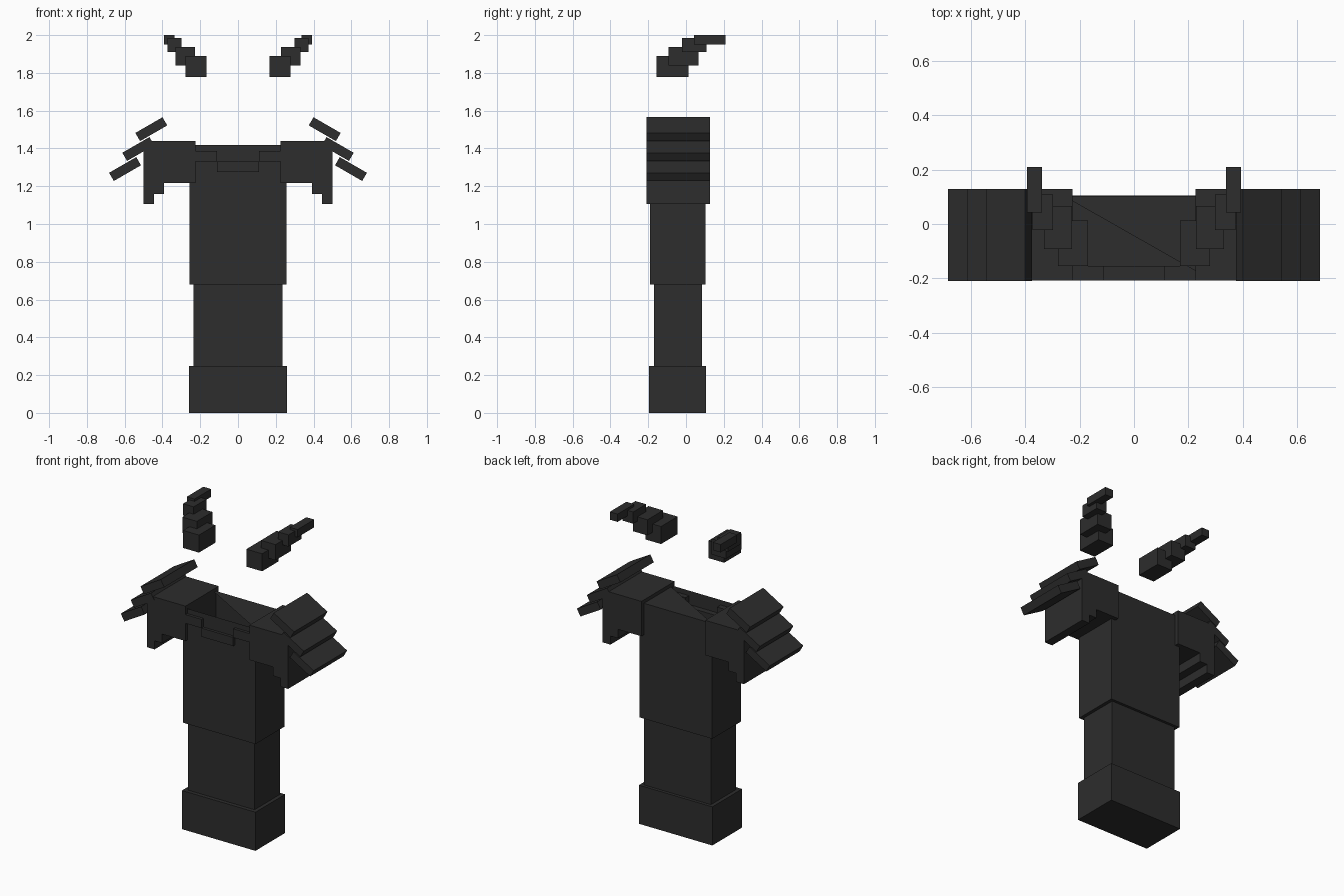
import bpy, bmesh, math

if "Cube" in bpy.data.objects:
    bpy.data.objects.remove(bpy.data.objects["Cube"])

mat = bpy.data.materials.new("charcoal")
mat.diffuse_color = (0.026, 0.026, 0.026, 1)
mat.use_nodes = True
mat.node_tree.nodes["Principled BSDF"].inputs["Base Color"].default_value = mat.diffuse_color


def box(name, lo, hi):
    """Axis-aligned box between two corners."""
    bm = bmesh.new()
    bmesh.ops.create_cube(bm, size=1)
    for v in bm.verts:
        v.co = [(a + b) / 2 + c * (b - a) for a, b, c in zip(lo, hi, v.co)]
    mesh = bpy.data.meshes.new(name)
    bm.to_mesh(mesh)
    bm.free()
    mesh.materials.append(mat)
    ob = bpy.data.objects.new(name, mesh)
    bpy.context.collection.objects.link(ob)
    return ob


def pair(name, x0, x1, y0, y1, z0, z1):
    """Box and its mirror image across x = 0."""
    box(name + "_right", (x0, y0, z0), (x1, y1, z1))
    box(name + "_left", (-x1, y0, z0), (-x0, y1, z1))


# Boots and leggings
box("boots", (-0.26, -0.195, 0), (0.26, 0.105, 0.247))
box("leggings", (-0.236, -0.17, 0.247), (0.236, 0.085, 0.68))

# Hollow torso, its top half open along the diagonal
torso = box("torso", (-0.257, -0.19, 0.68), (0.257, 0.102, 1.418))
bm = bmesh.new()
bm.from_mesh(torso.data)
top = max(bm.faces, key=lambda f: f.calc_center_median().z)
corners = [v for v in top.verts if v.co.x > 0 or v.co.y > 0]
bm.faces.remove(top)
cap = bm.faces.new(corners)
cap.normal_update()
if cap.normal.z < 0:
    cap.normal_flip()
bm.to_mesh(torso.data)
bm.free()

# Stepped neckline trim
pair("collar_side", 0.112, 0.226, -0.208, -0.155, 1.33, 1.386)
box("collar_middle", (-0.112, -0.208, 1.275), (0.112, -0.155, 1.33))

# Shoulder guards with stepped outer edge
pair("shoulder", 0.226, 0.50, -0.208, 0.128, 1.217, 1.44)
pair("shoulder_step", 0.392, 0.50, -0.208, 0.128, 1.16, 1.217)
pair("shoulder_tip", 0.445, 0.50, -0.208, 0.128, 1.105, 1.16)

# Slanted plates on the shoulders
for i, (x, z) in enumerate([(0.459, 1.502), (0.528, 1.397), (0.598, 1.291)]):
    for side, s in (("right", 1), ("left", -1)):
        plate = box(f"shoulder_plate_{i + 1}_{side}",
                    (-0.083, -0.21, -0.025), (0.083, 0.128, 0.025))
        plate.location = (s * x, 0, z)
        plate.rotation_euler.y = s * math.radians(30)

# Horns, tapering outward, up and back
horn = [(0.168, 0.279, -0.155, 0.012, 1.778, 1.89),
        (0.227, 0.33, -0.092, 0.066, 1.838, 1.938),
        (0.298, 0.373, -0.022, 0.108, 1.91, 1.985),
        (0.337, 0.392, 0.042, 0.21, 1.95, 2.0)]
for i, dims in enumerate(horn):
    pair(f"horn_segment_{i + 1}", *dims)
